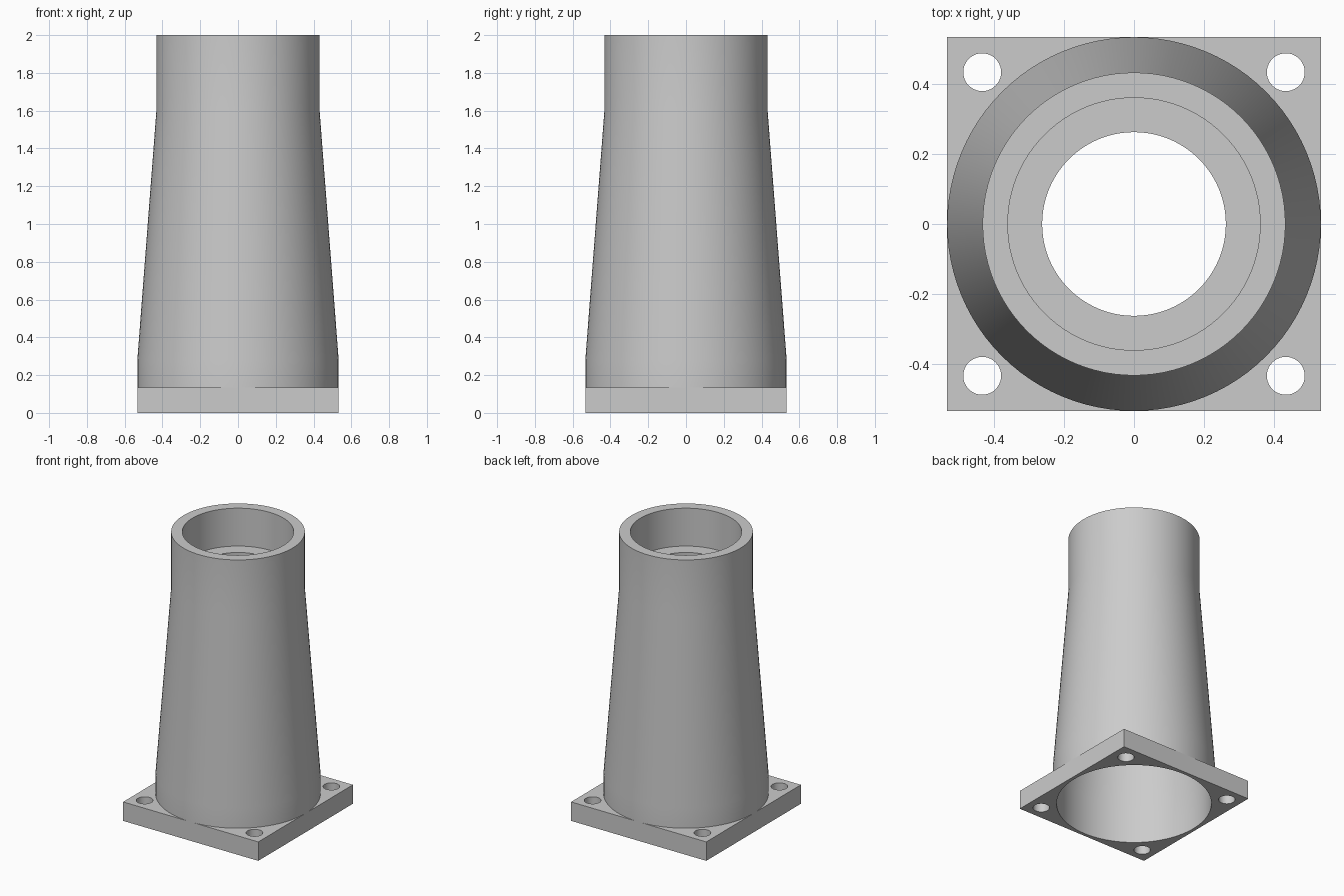
import bpy, bmesh, math

cube = bpy.data.objects.get("Cube")
if cube:
    bpy.data.objects.remove(cube, do_unlink=True)

SEGMENTS = 96
HALF = 0.533        # half width of the plate and radius of the tube foot
PLATE_TOP = 0.135
BORE = 0.509

grey = bpy.data.materials.new("plain grey")
grey.use_nodes = True
colour = (0.6, 0.6, 0.6, 1)
grey.diffuse_color = colour
grey.node_tree.nodes["Principled BSDF"].inputs["Base Color"].default_value = colour


def finish(name, bm):
    bmesh.ops.recalc_face_normals(bm, faces=bm.faces)
    mesh = bpy.data.meshes.new(name)
    bm.to_mesh(mesh)
    bm.free()
    mesh.materials.append(grey)
    obj = bpy.data.objects.new(name, mesh)
    bpy.context.collection.objects.link(obj)
    bpy.ops.object.select_all(action="DESELECT")
    obj.select_set(True)
    bpy.context.view_layer.objects.active = obj
    bpy.ops.object.shade_smooth_by_angle(angle=math.radians(30))
    return obj


def circle(cx, cy, radius, count):
    steps = [math.tau * i / count for i in range(count)]
    return [(cx + radius * math.cos(a), cy + radius * math.sin(a)) for a in steps]


# Square mounting plate with a central bore and four bolt holes
bm = bmesh.new()
outlines = [[(-HALF, -HALF), (HALF, -HALF), (HALF, HALF), (-HALF, HALF)],
            circle(0, 0, BORE, SEGMENTS)]
for sx in (-1, 1):
    for sy in (-1, 1):
        outlines.append(circle(sx * 0.433, sy * 0.433, 0.054, 40))
edges = []
for outline in outlines:
    verts = [bm.verts.new((x, y, 0)) for x, y in outline]
    edges += [bm.edges.new((verts[i - 1], verts[i])) for i in range(len(verts))]
bmesh.ops.triangle_fill(bm, use_beauty=True, edges=edges, normal=(0, 0, 1))
raised = bmesh.ops.extrude_face_region(bm, geom=bm.faces[:], use_keep_orig=True)
bmesh.ops.translate(bm, vec=(0, 0, PLATE_TOP),
                    verts=[g for g in raised["geom"] if isinstance(g, bmesh.types.BMVert)])
finish("mounting_plate", bm)

# Tapered hollow tube with a stepped socket in its mouth
profile = [(HALF, PLATE_TOP), (HALF, 0.28), (0.432, 1.6), (0.432, 2.0),
           (0.36, 2.0), (0.36, 1.73), (0.262, 1.73), (0.262, 1.6),
           (0.36, 1.6), (BORE, 0.28), (BORE, PLATE_TOP)]
bm = bmesh.new()
rings = [[bm.verts.new((x, y, z)) for x, y in circle(0, 0, r, SEGMENTS)]
         for r, z in profile]
for k in range(len(rings)):
    lower, upper = rings[k - 1], rings[k]
    for i in range(SEGMENTS):
        bm.faces.new((lower[i - 1], lower[i], upper[i], upper[i - 1]))
finish("tapered_tube", bm)
